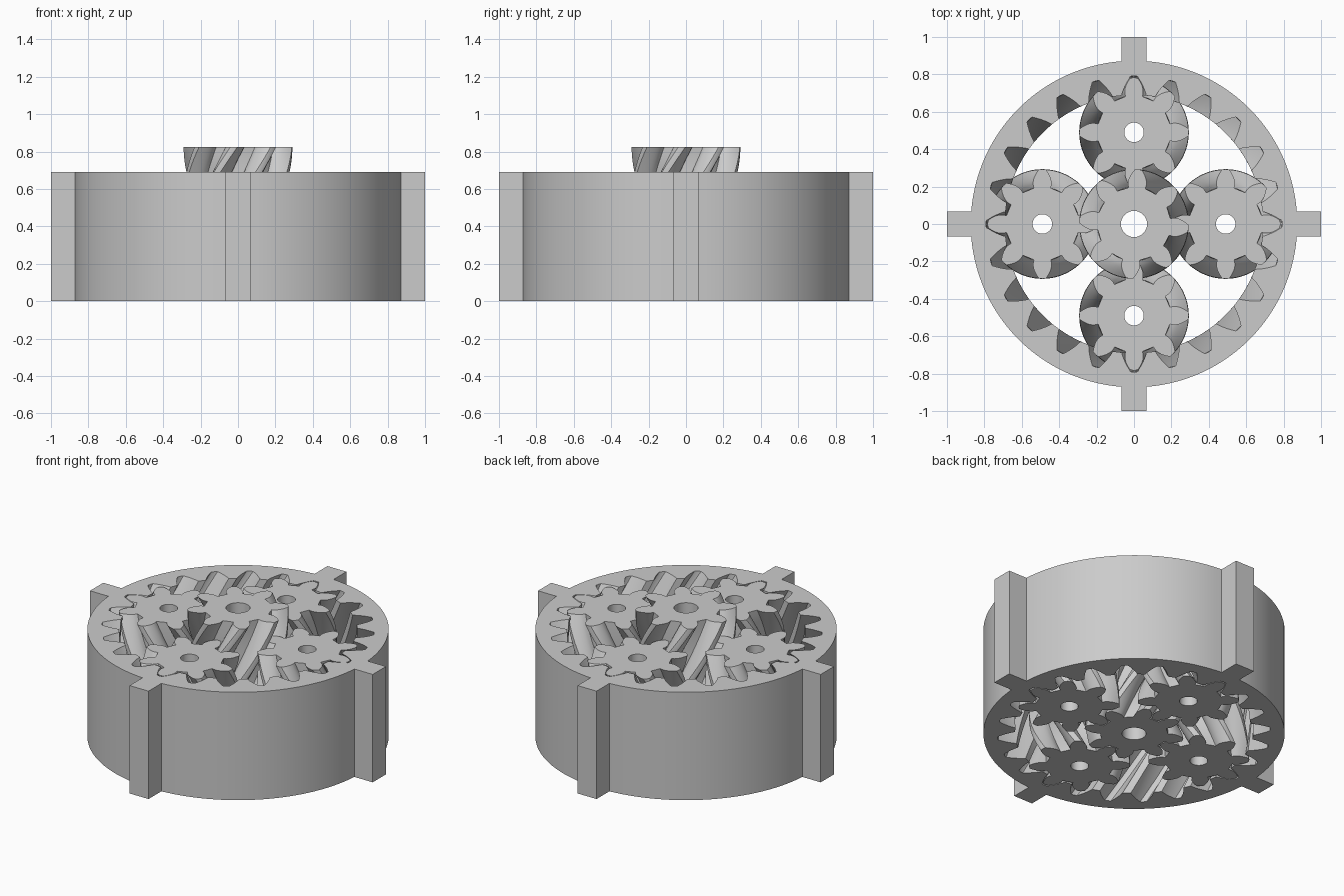
import bpy, bmesh
from math import sin, cos, tan, acos, asin, pi, radians, sqrt
from mathutils import Vector

cube = bpy.data.objects.get("Cube")
if cube:
    bpy.data.objects.remove(cube)

HEIGHT, SUN_HEIGHT = 0.69, 0.823
PITCH, TEETH = 0.245, 8
PRESSURE = radians(28)
HELIX = tan(radians(30))
ORBIT = 2 * PITCH

grey = bpy.data.materials.new("plain_grey")
grey.use_nodes = True
grey.diffuse_color = (0.6, 0.6, 0.6, 1)
grey.node_tree.nodes["Principled BSDF"].inputs["Base Color"].default_value = (0.6, 0.6, 0.6, 1)


def circle(radius, count):
    return [(radius * cos(2 * pi * i / count), radius * sin(2 * pi * i / count)) for i in range(count)]


def involute(a):
    return tan(a) - a


def gear_outline(teeth, pitch, root, tip, slack, steps=7):
    """Involute tooth outline with one tooth centred on +x."""
    base = pitch * cos(PRESSURE)
    flank = []
    for i in range(steps):
        r = max(root, base) + (tip - max(root, base)) * i / (steps - 1)
        half = pi / (2 * teeth) + involute(PRESSURE) - involute(acos(min(1, base / r)))
        flank.append((r, half + slack / r))
    if root < base:
        flank.insert(0, (root, flank[0][1]))
    tooth = [(r, -h) for r, h in flank] + [(tip + 0.002, 0)] + [(r, h) for r, h in reversed(flank)]
    return [(r * cos(a + 2 * pi * k / teeth), r * sin(a + 2 * pi * k / teeth))
            for k in range(teeth) for r, a in tooth]


def add_wall(bm, outline, height, layers=1, twist=0.0, phase=0.0):
    """Sweep an outline up z with a twist; return its two rim loops."""
    loops = []
    for j in range(layers + 1):
        z = height * j / layers
        a = phase + twist * (z - HEIGHT)
        c, s = cos(a), sin(a)
        loops.append([bm.verts.new((x * c - y * s, x * s + y * c, z)) for x, y in outline])
    n = len(outline)
    for low, high in zip(loops, loops[1:]):
        for i in range(n):
            k = (i + 1) % n
            bm.faces.new((low[i], low[k], high[k], high[i]))
    return [[bm.edges.get((l[i], l[(i + 1) % n])) for i in range(n)] for l in (loops[0], loops[-1])]


def build(name, walls, location=(0, 0, 0)):
    """Make a solid from an outer wall and an inner wall, capped at both ends."""
    bm = bmesh.new()
    rims = [add_wall(bm, **w) for w in walls]
    for end, up in ((0, -1), (1, 1)):
        edges = [e for rim in rims for e in rim[end]]
        bmesh.ops.triangle_fill(bm, edges=edges, use_beauty=True, normal=Vector((0, 0, up)))
    bmesh.ops.recalc_face_normals(bm, faces=bm.faces[:])
    mesh = bpy.data.meshes.new(name)
    bm.to_mesh(mesh)
    bm.free()
    mesh.materials.append(grey)
    obj = bpy.data.objects.new(name, mesh)
    obj.location = location
    bpy.context.collection.objects.link(obj)
    bpy.ops.object.select_all(action="DESELECT")
    obj.select_set(True)
    bpy.context.view_layer.objects.active = obj
    bpy.ops.object.shade_smooth_by_angle(angle=radians(25))


def build_gear(name, height, bore, direction, phase, location=(0, 0, 0)):
    teeth = gear_outline(TEETH, PITCH, 0.197, 0.291, -0.002)
    build(name, [
        dict(outline=teeth, height=height, layers=24, twist=direction * HELIX / PITCH, phase=phase),
        dict(outline=circle(bore, 48), height=height)], location)


# Ring housing: round body with four square lugs
RADIUS, LUG = 0.873, 0.067
start = asin(LUG / RADIUS)
housing = []
for q in range(4):
    quarter = [(1, -LUG), (1, LUG)]
    for i in range(29):
        a = start + (pi / 2 - 2 * start) * i / 28
        quarter.append((RADIUS * cos(a), RADIUS * sin(a)))
    c, s = round(cos(q * pi / 2)), round(sin(q * pi / 2))
    housing += [(x * c - y * s, x * s + y * c) for x, y in quarter]

# Internal helical teeth of the ring
ring_pitch = 3 * PITCH
inner = gear_outline(3 * TEETH, ring_pitch, 0.69, 0.79, 0.002)
build("ring_gear", [
    dict(outline=housing, height=HEIGHT),
    dict(outline=inner, height=HEIGHT, layers=20, twist=-HELIX / ring_pitch)])

# Taller central gear
build_gear("sun_gear", SUN_HEIGHT, 0.07, 1, pi / TEETH)

# Four orbiting gears of opposite hand
for i, side in enumerate(("left", "back", "right", "front")):
    a = i * pi / 2
    build_gear("planet_gear_" + side, HEIGHT, 0.052, -1, 0, (ORBIT * cos(a), ORBIT * sin(a), 0))
